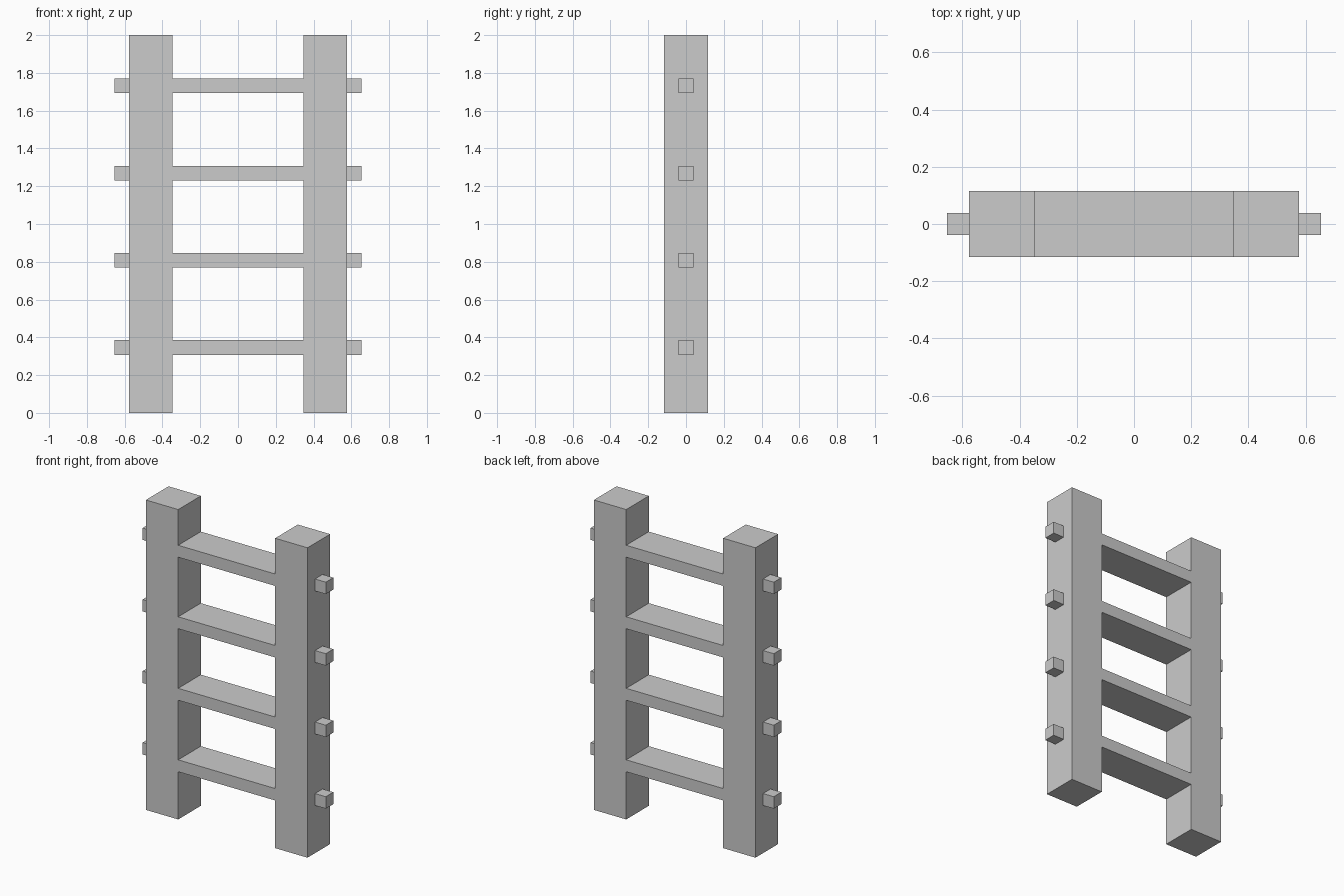
import bpy

if "Cube" in bpy.data.objects:
    bpy.data.objects.remove(bpy.data.objects["Cube"])

U = 2 / 26  # grid module: the ladder is 26 modules tall


def box(name, centre, size):
    """Axis-aligned box, measured in modules."""
    bpy.ops.mesh.primitive_cube_add(size=1, location=[c * U for c in centre])
    ob = bpy.context.object
    ob.name = name
    ob.scale = [s * U for s in size]
    bpy.ops.object.transform_apply(location=False, rotation=False, scale=True)
    return ob


# Upright posts
for side, label in ((-1, "left"), (1, "right")):
    box(f"{label}_post", (side * 6, 0, 13), (3, 3, 26))

# Rungs between the posts, with a peg end outside each post
for i in range(4):
    z = 4.5 + 6 * i
    box(f"rung_{i + 1}", (0, 0, z), (9, 3, 1))
    for side, label in ((-1, "left"), (1, "right")):
        box(f"{label}_peg_{i + 1}", (side * 8, 0, z), (1, 1, 1))
